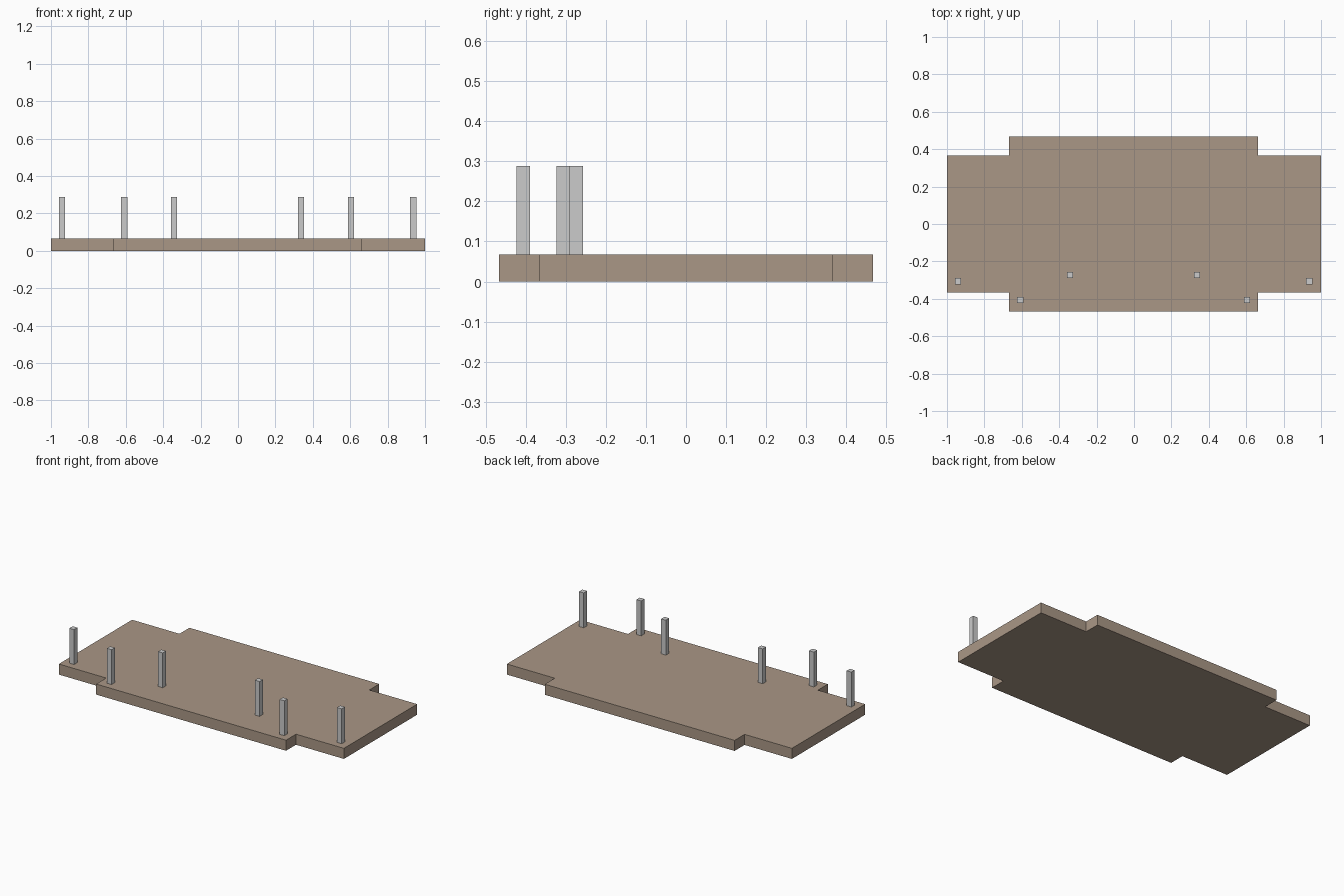
import bpy, bmesh

if "Cube" in bpy.data.objects:
    bpy.data.objects.remove(bpy.data.objects["Cube"])

H = 0.067    # slab thickness
TOP = 0.288  # top of the posts
W = 0.033    # post width

# Slab: notched outline extruded upwards
xl, xr, yi, yo = -0.668, 0.664, 0.367, 0.467
half = [(1, yi), (xr, yi), (xr, yo), (xl, yo), (xl, yi), (-1, yi)]
outline = half + [(x, -y) for x, y in reversed(half)]

bm = bmesh.new()
face = bm.faces.new([bm.verts.new((x, y, 0)) for x, y in outline])
ext = bmesh.ops.extrude_face_region(bm, geom=[face], use_keep_orig=True)
top = [g for g in ext["geom"] if isinstance(g, bmesh.types.BMVert)]
bmesh.ops.translate(bm, verts=top, vec=(0, 0, H))
bmesh.ops.recalc_face_normals(bm, faces=bm.faces)
mesh = bpy.data.meshes.new("base_slab")
bm.to_mesh(mesh)
bm.free()
slab = bpy.data.objects.new("base_slab", mesh)
bpy.context.collection.objects.link(slab)

brown = bpy.data.materials.new("slab_brown")
brown.diffuse_color = (0.40, 0.31, 0.24, 1)
brown.use_nodes = True
brown.node_tree.nodes["Principled BSDF"].inputs["Base Color"].default_value = brown.diffuse_color
mesh.materials.append(brown)

# Square posts along the front
for i, (x, y) in enumerate([(-0.941, -0.306), (-0.608, -0.406), (-0.342, -0.273),
                            (0.337, -0.273), (0.604, -0.406), (0.937, -0.306)]):
    bpy.ops.mesh.primitive_cube_add(size=1, location=(x, y, (H + TOP) / 2))
    post = bpy.context.object
    post.name = f"post_{i + 1}"
    post.scale = (W, W, TOP - H)
